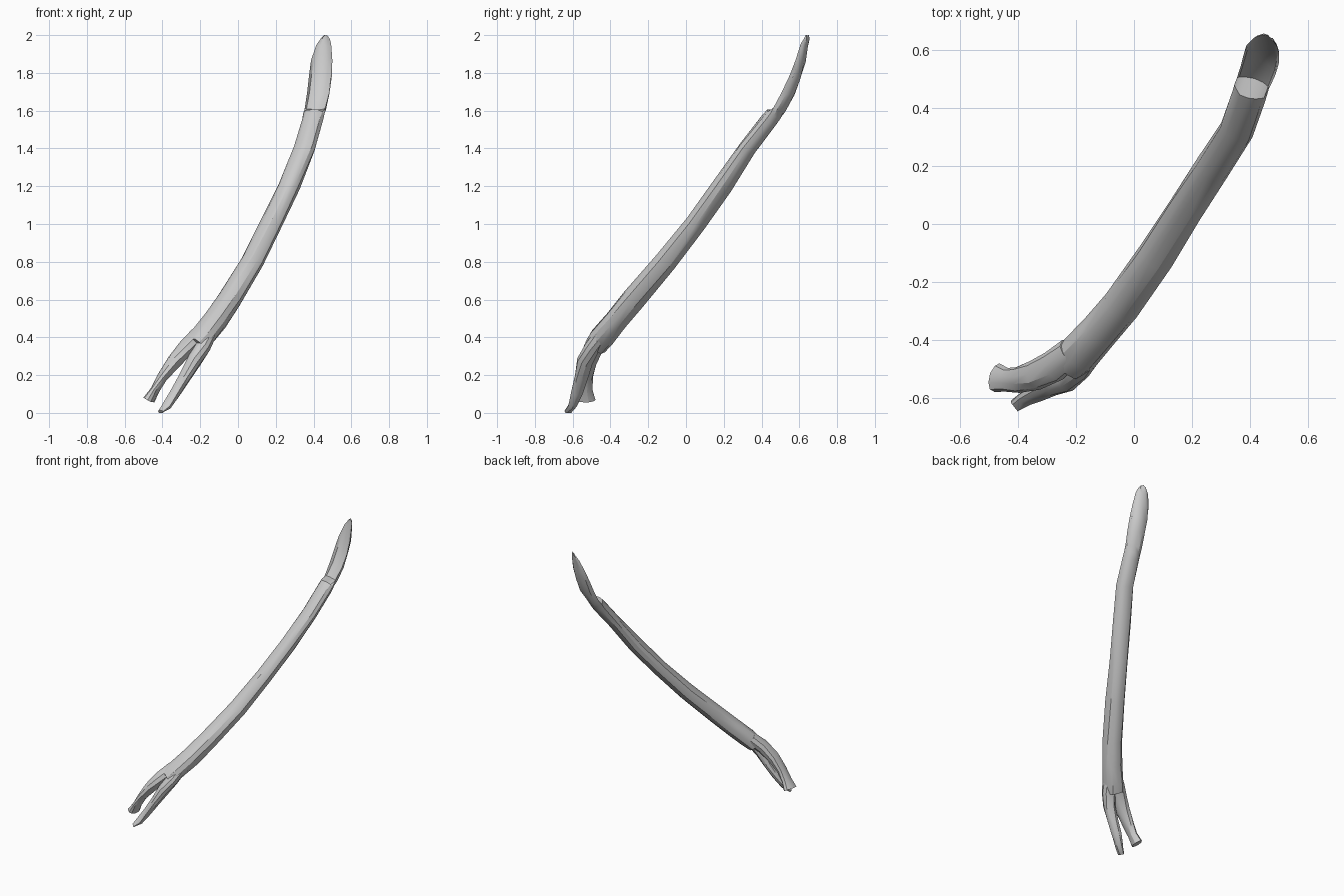
import bpy, bmesh, math, random
from mathutils import Vector

random.seed(4)
bone = bpy.data.materials.new("weathered_grey")
bone.diffuse_color = (0.6, 0.6, 0.6, 1)


def loft(name, stations, sides=12, jitter=0.003):
    """Tube through stations (x, y, z, half width, half depth, fold).
    Fold 1 is a full section; a negative fold presses the upper half into a hollow."""
    bm = bmesh.new()
    centres = [Vector(s[:3]) for s in stations]
    rings = []
    for i, (x, y, z, hu, hv, fold) in enumerate(stations):
        d = (centres[min(i + 1, len(centres) - 1)] - centres[max(i - 1, 0)]).normalized()
        u = d.cross(Vector((0, 0, 1))).normalized()
        v = u.cross(d)
        ring = []
        for k in range(sides):
            a = math.tau * k / sides
            c, s = math.cos(a), math.sin(a)
            p = centres[i] + u * hu * c + v * hv * s * (fold if s > 0 else 1)
            p += Vector([random.uniform(-jitter, jitter) for _ in range(3)])
            p.z = min(max(p.z, 0), 2)
            ring.append(bm.verts.new(p))
        rings.append(ring)
    for a, b in zip(rings, rings[1:]):
        for k in range(sides):
            n = (k + 1) % sides
            bm.faces.new((a[k], a[n], b[n], b[k]))
    bm.faces.new(rings[0])
    bm.faces.new(rings[-1])
    bmesh.ops.recalc_face_normals(bm, faces=bm.faces)
    me = bpy.data.meshes.new(name)
    bm.to_mesh(me)
    bm.free()
    me.materials.append(bone)
    ob = bpy.data.objects.new(name, me)
    bpy.context.collection.objects.link(ob)
    bpy.ops.object.select_all(action='DESELECT')
    ob.select_set(True)
    bpy.context.view_layer.objects.active = ob
    bpy.ops.object.shade_smooth_by_angle(angle=math.radians(30))
    return ob


# Curved shaft ending in a scooped tip
loft("shaft_with_scoop", [
    (-0.225, -0.475, 0.355, 0.066, 0.056, 1),
    (-0.19, -0.445, 0.40, 0.072, 0.062, 1),
    (-0.12, -0.37, 0.49, 0.068, 0.062, 1),
    (-0.045, -0.28, 0.60, 0.066, 0.061, 1),
    (0.075, -0.11, 0.80, 0.065, 0.057, 1),
    (0.175, 0.05, 1.00, 0.060, 0.052, 1),
    (0.27, 0.193, 1.20, 0.062, 0.050, 1),
    (0.353, 0.325, 1.40, 0.060, 0.045, 1),
    (0.395, 0.44, 1.55, 0.058, 0.045, 1),
    (0.402, 0.463, 1.585, 0.058, 0.046, 0.85),
    (0.408, 0.482, 1.615, 0.060, 0.046, -0.45),
    (0.425, 0.525, 1.70, 0.062, 0.050, -0.75),
    (0.435, 0.565, 1.79, 0.062, 0.046, -0.78),
    (0.443, 0.597, 1.87, 0.058, 0.034, -0.75),
    (0.455, 0.625, 1.95, 0.043, 0.018, -0.7),
    (0.462, 0.638, 1.985, 0.026, 0.008, -0.6),
    (0.465, 0.641, 2.00, 0.010, 0.004, -0.5),
], jitter=0.0025)

# Left prong, flaring at its blunt end
loft("left_prong", [
    (-0.215, -0.44, 0.405, 0.050, 0.045, 1),
    (-0.275, -0.49, 0.345, 0.056, 0.044, 1),
    (-0.34, -0.52, 0.27, 0.050, 0.038, 1),
    (-0.40, -0.535, 0.19, 0.045, 0.027, 1),
    (-0.44, -0.535, 0.125, 0.043, 0.024, 1),
    (-0.472, -0.53, 0.068, 0.051, 0.030, 1),
], sides=10)

# Right prong, tapering to a thin point
loft("right_prong", [
    (-0.155, -0.445, 0.42, 0.045, 0.040, 1),
    (-0.19, -0.495, 0.35, 0.046, 0.040, 1),
    (-0.232, -0.535, 0.275, 0.042, 0.038, 1),
    (-0.28, -0.555, 0.19, 0.038, 0.031, 1),
    (-0.33, -0.575, 0.11, 0.034, 0.028, 1),
    (-0.375, -0.60, 0.04, 0.026, 0.022, 1),
    (-0.41, -0.625, 0.006, 0.022, 0.010, 1),
], sides=10)
